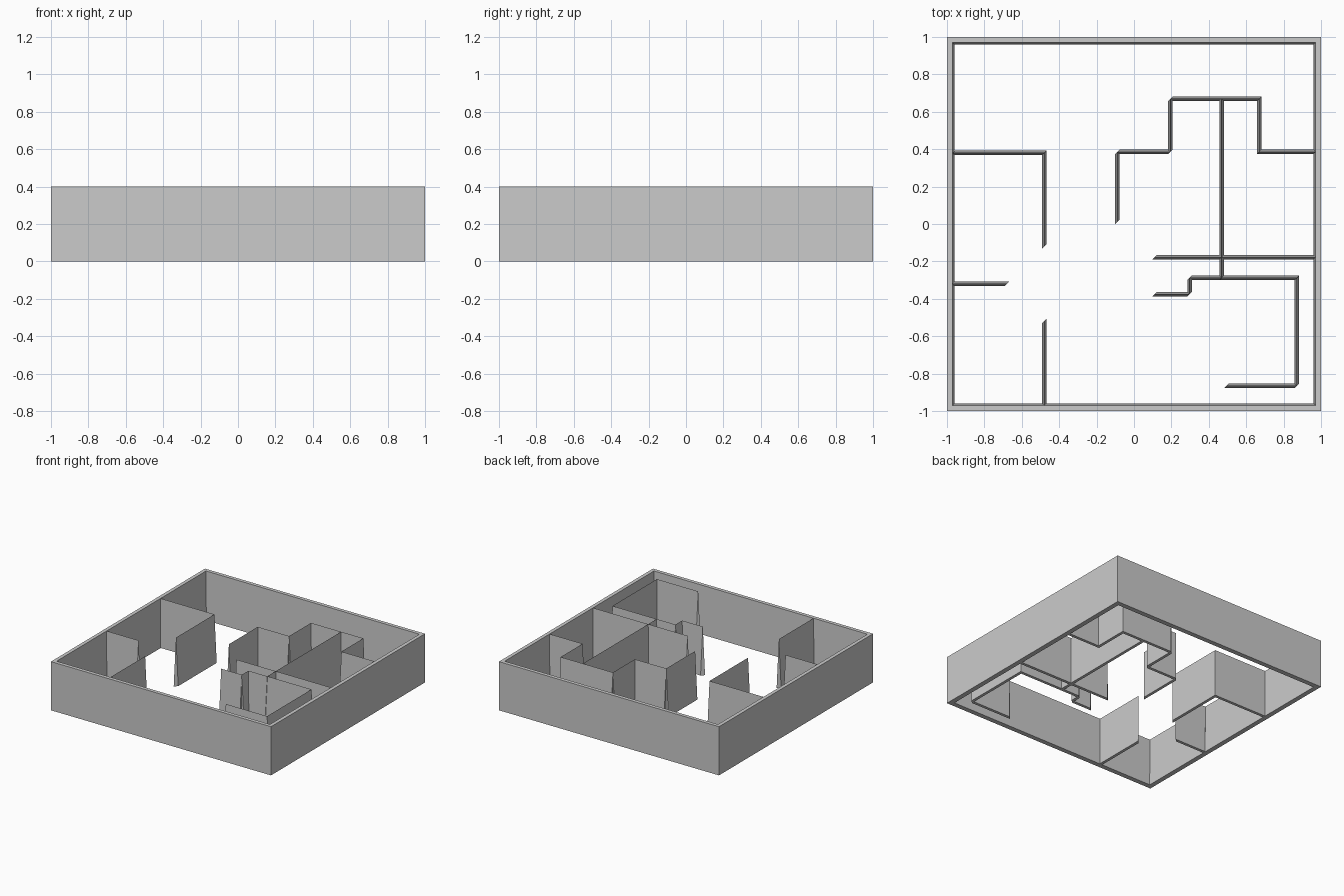
import bpy, bmesh
from mathutils import Vector

cube = bpy.data.objects.get("Cube")
if cube:
    bpy.data.objects.remove(cube)

HEIGHT = 0.4
FLARE = Vector((0.012, 0.012, 0))   # diagonal half-width of a partition's foot

# Single plaster colour
plaster = bpy.data.materials.new("light_grey")
plaster.use_nodes = True
plaster.diffuse_color = (0.6, 0.6, 0.6, 1)
plaster.node_tree.nodes["Principled BSDF"].inputs["Base Color"].default_value = (0.6, 0.6, 0.6, 1)


def finish(bm, name):
    bmesh.ops.recalc_face_normals(bm, faces=bm.faces)
    mesh = bpy.data.meshes.new(name)
    bm.to_mesh(mesh)
    bm.free()
    mesh.materials.append(plaster)
    bpy.context.collection.objects.link(bpy.data.objects.new(name, mesh))


def bridge(bm, first, second):
    for i in range(len(first)):
        j = (i + 1) % len(first)
        bm.faces.new((first[i], first[j], second[j], second[i]))


# Square outer wall: upright outside, slightly leaning inside
def outer_wall():
    bm = bmesh.new()
    rings = []
    for half, z in ((1, 0), (1, HEIGHT), (0.97, HEIGHT), (0.96, 0)):
        corners = ((-half, -half), (half, -half), (half, half), (-half, half))
        rings.append([bm.verts.new((x, y, z)) for x, y in corners])
    for k in range(4):
        bridge(bm, rings[k], rings[(k + 1) % 4])
    finish(bm, "outer_wall")


# Partition with a thin top edge and a wider foot, following a floor path
def partition(name, path):
    bm = bmesh.new()
    sections = []
    for x, y in path:
        foot = Vector((x, y, 0))
        sections.append([bm.verts.new(foot - FLARE),
                         bm.verts.new((x, y, HEIGHT)),
                         bm.verts.new(foot + FLARE)])
    for a, b in zip(sections, sections[1:]):
        bridge(bm, a, b)
    bm.faces.new(sections[0])
    bm.faces.new(sections[-1])
    finish(bm, name)


outer_wall()

partitions = {
    "left_room_wall": [(-0.97, 0.38), (-0.48, 0.38), (-0.48, -0.12)],
    "left_stub_wall": [(-0.97, -0.32), (-0.68, -0.32)],
    "front_stub_wall": [(-0.48, -0.97), (-0.48, -0.52)],
    "stepped_back_wall": [(-0.09, 0.01), (-0.09, 0.385), (0.195, 0.385), (0.195, 0.67),
                          (0.67, 0.67), (0.67, 0.385), (0.97, 0.385)],
    "dividing_wall": [(0.468, 0.67), (0.468, -0.29)],
    "cross_wall": [(0.11, -0.178), (0.97, -0.178)],
    "stepped_front_wall": [(0.11, -0.375), (0.297, -0.375), (0.297, -0.288),
                           (0.87, -0.288), (0.87, -0.865), (0.495, -0.865)],
}
for name, path in partitions.items():
    partition(name, path)
